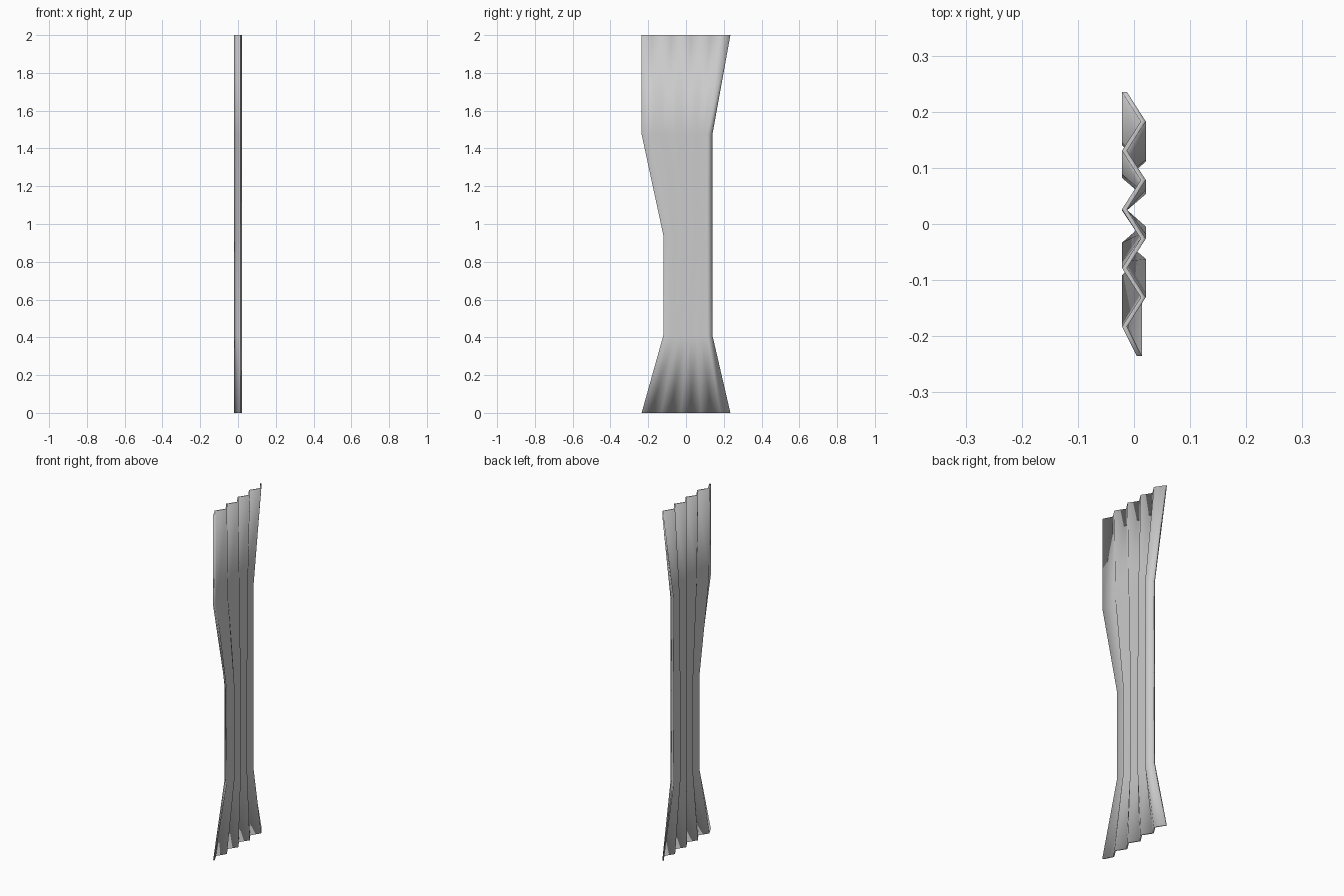
import bpy, bmesh

if "Cube" in bpy.data.objects:
    bpy.data.objects.remove(bpy.data.objects["Cube"])

FOLDS = 9            # zigzag panels across the cloth
THICK = 0.009

# cloth rows: z, left gather, right gather (0 = open width, 1 = gathered)
ROWS = [(0.0, 0, 0), (0.41, 1, 1), (0.94, 1, 1), (1.475, 0, 1), (2.0, 0, 0)]


def lerp(a, b, t):
    return a + (b - a) * t


def fold_point(i, left, right):
    t = i / FOLDS
    blend = t * t * (3 - 2 * t)
    gather = lerp(left, right, blend)
    y = lerp(lerp(-0.235, 0.235, t), lerp(-0.12, 0.14, t), gather)
    x = -0.0215 if i % 2 else 0.012
    if i == 0:
        x = 0.005
    return x, y


# pleated sheet
bm = bmesh.new()
grid = []
for z, left, right in ROWS:
    row = []
    for i in range(FOLDS + 1):
        x, y = fold_point(i, left, right)
        row.append(bm.verts.new((x, y, z)))
    grid.append(row)
for lower, upper in zip(grid, grid[1:]):
    for i in range(FOLDS):
        bm.faces.new((lower[i], lower[i + 1], upper[i + 1], upper[i]))

# give the cloth thickness by extruding along x
res = bmesh.ops.extrude_face_region(bm, geom=bm.faces[:], use_keep_orig=True)
new_verts = [g for g in res["geom"] if isinstance(g, bmesh.types.BMVert)]
bmesh.ops.translate(bm, verts=new_verts, vec=(THICK, 0, 0))
bmesh.ops.recalc_face_normals(bm, faces=bm.faces[:])
for f in bm.faces:
    f.smooth = True

mesh = bpy.data.meshes.new("curtain")
bm.to_mesh(mesh)
bm.free()
curtain = bpy.data.objects.new("curtain", mesh)
bpy.context.collection.objects.link(curtain)
